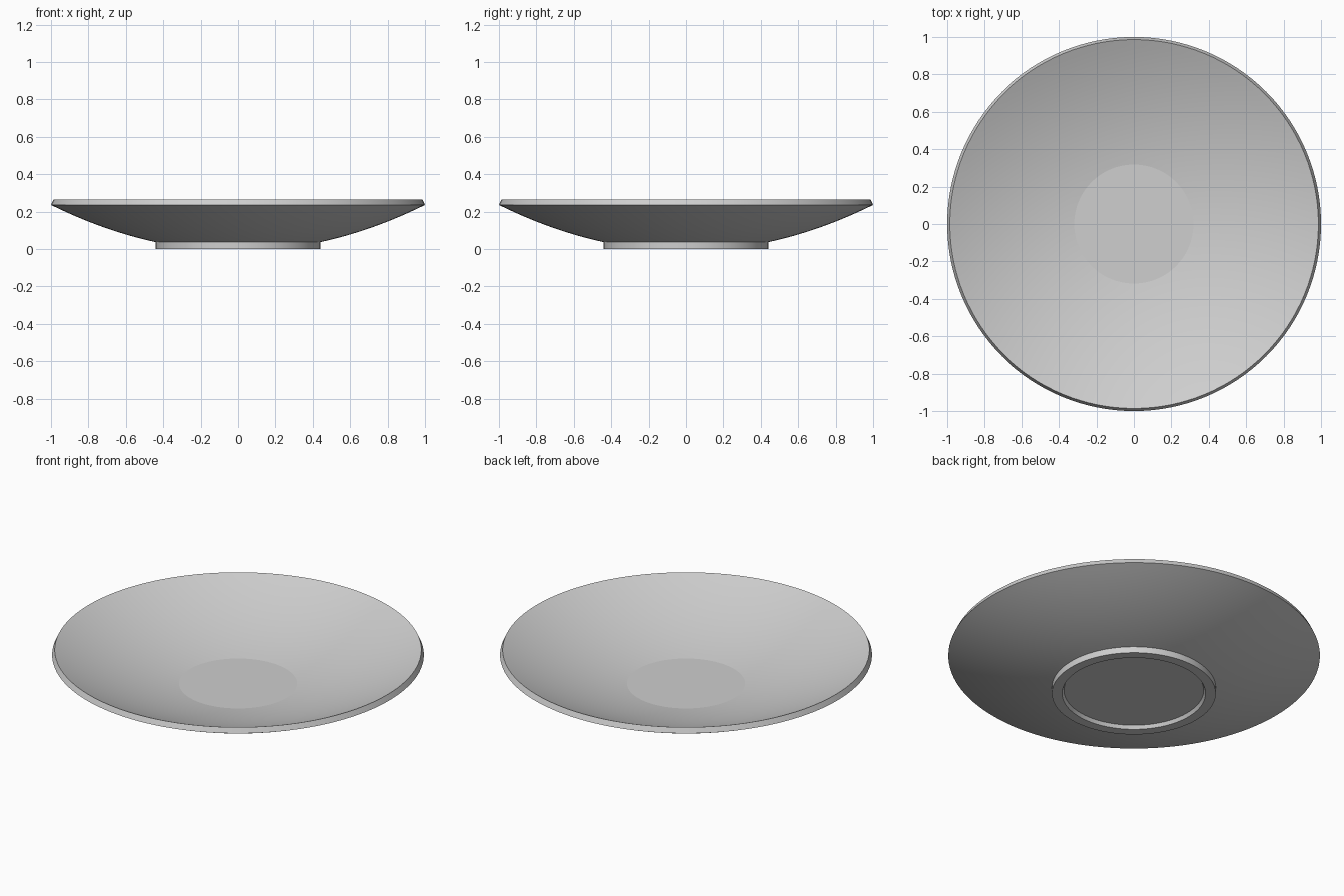
import bpy, bmesh, math

if "Cube" in bpy.data.objects:
    bpy.data.objects.remove(bpy.data.objects["Cube"])

SEGMENTS = 128
ROWS = 16


def bowl_curve(r0, z0, r1, z1):
    """Parabolic wall from (r0, z0) to (r1, z1)."""
    pts = []
    for i in range(ROWS + 1):
        r = r0 + (r1 - r0) * i / ROWS
        pts.append((r, z0 + (z1 - z0) * (r * r - r0 * r0) / (r1 * r1 - r0 * r0)))
    return pts


def lathe(name, profile, material):
    """Revolve a profile whose two open ends are closed with flat discs."""
    bm = bmesh.new()
    rings = []
    for r, z in profile:
        rings.append([bm.verts.new((r * math.cos(2 * math.pi * i / SEGMENTS),
                                    r * math.sin(2 * math.pi * i / SEGMENTS), z))
                      for i in range(SEGMENTS)])
    for a, b in zip(rings, rings[1:]):
        for i in range(SEGMENTS):
            j = (i + 1) % SEGMENTS
            bm.faces.new((a[i], a[j], b[j], b[i]))
    bm.faces.new(list(reversed(rings[0])))
    bm.faces.new(rings[-1])
    bmesh.ops.recalc_face_normals(bm, faces=bm.faces[:])
    mesh = bpy.data.meshes.new(name)
    bm.to_mesh(mesh)
    bm.free()
    mesh.materials.append(material)
    obj = bpy.data.objects.new(name, mesh)
    bpy.context.collection.objects.link(obj)
    bpy.context.view_layer.objects.active = obj
    obj.select_set(True)
    # small angle keeps the edge of the flat centre crisp
    bpy.ops.object.shade_smooth_by_angle(angle=math.radians(6))
    obj.select_set(False)
    return obj


glaze = bpy.data.materials.new("light grey glaze")
glaze.diffuse_color = (0.62, 0.62, 0.62, 1)
glaze.use_nodes = True
glaze.node_tree.nodes["Principled BSDF"].inputs["Base Color"].default_value = glaze.diffuse_color

# recessed underside and foot ring
profile = [(0.375, 0.02), (0.385, 0.0), (0.44, 0.0)]
# outer wall up to the widest edge
profile += bowl_curve(0.44, 0.037, 1.0, 0.236)
# bevelled rim, then inner wall down to the flat centre
profile += reversed(bowl_curve(0.318, 0.066, 0.986, 0.266))

lathe("plate", profile, glaze)
